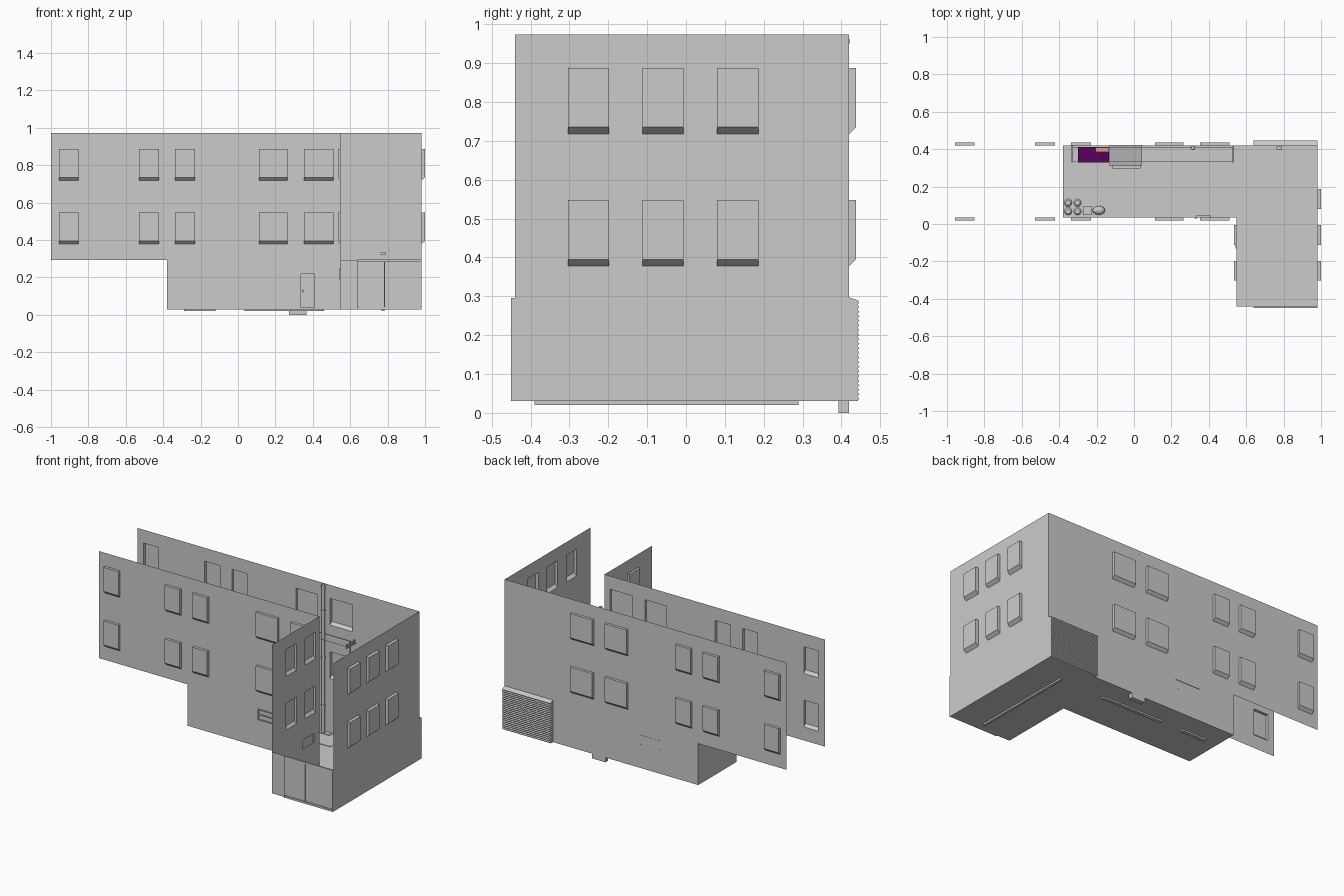
import bpy, bmesh, math
from mathutils import Vector

if "Cube" in bpy.data.objects:
    bpy.data.objects.remove(bpy.data.objects["Cube"])

def finish(name, bm, color=None):
    me = bpy.data.meshes.new(name)
    bm.to_mesh(me)
    bm.free()
    ob = bpy.data.objects.new(name, me)
    bpy.context.collection.objects.link(ob)
    if color:
        m = bpy.data.materials.new(name + "_colour")
        m.diffuse_color = (*color, 1)
        m.use_nodes = True
        m.node_tree.nodes["Principled BSDF"].inputs["Base Color"].default_value = m.diffuse_color
        me.materials.append(m)
    return ob

def box(name, x0, x1, y0, y1, z0, z1, color=None):
    bm = bmesh.new()
    bmesh.ops.create_cube(bm, size=1)
    for v in bm.verts:
        v.co = ((x0 + x1) / 2 + v.co.x * (x1 - x0), (y0 + y1) / 2 + v.co.y * (y1 - y0),
                (z0 + z1) / 2 + v.co.z * (z1 - z0))
    return finish(name, bm, color)

def rod(name, a, b, r, sides=8, r2=None):
    a, b = Vector(a), Vector(b)
    bm = bmesh.new()
    bmesh.ops.create_cone(bm, cap_ends=True, segments=sides, radius1=r,
                          radius2=r if r2 is None else r2, depth=(b - a).length)
    q = Vector((0, 0, 1)).rotation_difference(b - a)
    for v in bm.verts:
        v.co = q @ v.co + (a + b) / 2
    return finish(name, bm)

def extrude_x(name, profile, x0, x1):
    bm = bmesh.new()
    f = bm.faces.new([bm.verts.new((x0, y, z)) for y, z in profile])
    ext = bmesh.ops.extrude_face_region(bm, geom=[f])
    for v in ext["geom"]:
        if isinstance(v, bmesh.types.BMVert):
            v.co.x = x1
    bmesh.ops.recalc_face_normals(bm, faces=bm.faces)
    return finish(name, bm)

def wall(name, axis, pos, out, u0, u1, z0, z1, panes=(), gap=None):
    """Sheet wall; panes are (u0,u1,z0,z1,depth,sill) pushed out, gap is left open."""
    bm = bmesh.new()
    def quad(*pts):
        vs = []
        for u, z, d in pts:
            w = pos + out * d
            vs.append(bm.verts.new((u, w, z) if axis == "y" else (w, u, z)))
        if (axis == "y") == (out > 0):
            vs.reverse()
        bm.faces.new(vs)
    holes = list(panes) + ([gap] if gap else [])
    us = sorted({u0, u1} | {c for h in holes for c in h[:2]})
    zs = sorted({z0, z1} | {c for h in holes for c in h[2:4]})
    for a, b in zip(us, us[1:]):
        for c, d in zip(zs, zs[1:]):
            mu, mz = (a + b) / 2, (c + d) / 2
            if not any(h[0] < mu < h[1] and h[2] < mz < h[3] for h in holes):
                quad((a, c, 0), (b, c, 0), (b, d, 0), (a, d, 0))
    for a, b, c, d, t, s in panes:
        quad((a, c + s, t), (b, c + s, t), (b, d, t), (a, d, t))
        quad((a, c, 0), (b, c, 0), (b, c + s, t), (a, c + s, t))
        quad((a, d, t), (b, d, t), (b, d, 0), (a, d, 0))
        quad((a, c, 0), (a, c + s, t), (a, d, t), (a, d, 0))
        quad((b, c + s, t), (b, c, 0), (b, d, 0), (b, d, t))
    bmesh.ops.remove_doubles(bm, verts=bm.verts, dist=1e-5)
    return finish(name, bm)

def windows(cols, t=.017):
    return [(a, b, z, z + .17, t, .017) for a, b in cols for z in (.378, .718)]

# building shell
LONG = [(-.957, -.853), (-.528, -.422), (-.336, -.23), (.112, .265), (.353, .51)]
SIDE = [(-.303, -.198), (-.112, -.006), (.08, .186)]
B, T, M = .03, .973, .293
GAP = (-1, -.38, B, M)
wall("back_wall", "y", .42, 1, -1, .98, B, T, windows(LONG), GAP)
wall("front_wall", "y", .035, -1, -1, .548, B, T,
     windows(LONG) + [(.335, .41, .04, .22, -.012, 0)], GAP)
wall("right_wall", "x", .98, 1, -.44, .42, B, T, windows(SIDE, .02))
wall("wing_wall", "x", .548, -1, -.44, .035, B, T,
     windows(SIDE[:2], .014) + [(-.13, -.02, .19, .25, .006, 0)])
wall("left_end_wall", "x", -.38, -1, .035, .42, B, M)
wall("gate_wall", "y", -.44, -1, .548, .98, B, M)

# L-shaped floor
bm = bmesh.new()
bm.faces.new([bm.verts.new((x, y, B)) for x, y in
              [(-.38, .035), (.548, .035), (.548, -.44), (.98, -.44), (.98, .42), (-.38, .42)]])
finish("floor", bm)

# front gate: two leaves and a frame
box("gate_leaf_left", .642, .778, -.446, -.44, .048, .283)
box("gate_leaf_right", .788, .972, -.446, -.44, .048, .283)
box("gate_top_rail", .638, .98, -.45, -.44, .285, .295)
box("gate_bottom_rail", .638, .98, -.448, -.44, B, .042)
for x in (.638, .78, .974):
    box("gate_post", x, x + .006, -.45, -.44, B, .29)

# rear roller shutter with ribbed slats
n = 22
prof = [(.42, B)]
for i in range(n):
    z = B + i * .26 / n
    prof += [(.441, z), (.446, z + .13 / n)]
prof += [(.441, .29), (.42, .297)]
extrude_x("roller_shutter", prof, .64, .98)

# front door jamb, handle and barred vent
box("door_jamb", .323, .336, .029, .036, .035, .222)
box("door_handle", .345, .35, .034, .045, .12, .135)
for z in (.203, .235, .266):
    box("vent_bar", .118, .226, .028, .035, z, z + .005)
for x in (.118, .221):
    box("vent_side", x, x + .005, .028, .035, .203, .271)

# trench drains
box("drain_long", .768, .784, -.39, .29, .02, .033)
box("drain_left", -.29, -.12, .268, .29, .02, .033)
box("drain_right", .035, .46, .268, .29, .02, .033)

# downpipe with clamps and its sump
rod("downpipe", (.315, .408, .03), (.315, .408, T), .01, 12)
for z in (.2, .5, .8, .95):
    rod("pipe_clamp", (.315, .408, z), (.315, .408, z + .012), .013, 12)
box("pipe_sump", .272, .366, .392, .42, 0, .034)

# overhead wires with end brackets
for x in (-.33, .53):
    box("wire_bracket", x - .004, x + .004, .33, .42, .65, .657)
    box("bracket_strut", x - .004, x + .004, .365, .373, .6, .68)
    for y in (.335, .36, .385, .408):
        rod("insulator", (x, y, .655), (x, y, .675), .006)
for y in (.335, .408):
    rod("wire", (-.33, y, .66), (.53, y, .66), .0015, 5)

# stall canopy, counter and steps on the back wall
extrude_x("canopy", [(.422, .235), (.422, .24), (.31, .21), (.31, .2)], -.13, .042)
for x in (-.11, .025):
    rod("canopy_stay", (x, .422, .18), (x, .32, .205), .003)
box("counter", -.13, .042, .31, .418, B, .12)
box("counter_ledge", -.115, .035, .298, .312, .112, .12)

# coloured hanging panel
box("purple_panel", -.3, -.135, .33, .412, .32, .43, (.1, 0, .1))
box("pink_panel", -.205, -.135, .385, .411, .38, .44, (.8, .35, .35))

# lamp above the shutter
box("lamp_arm", .771, .779, .4, .42, .322, .328)
box("lamp_head", .762, .79, .395, .415, .324, .333)

# bins, crate and bag in the corner
for x in (-.352, -.302):
    for y in (.068, .114):
        rod("bin", (x, y, B), (x, y, .1), .017, 12, .02)
        rod("bin_lid", (x, y, .1), (x, y, .108), .022, 12, .014)
box("crate", -.272, -.225, .048, .094, B, .075)
bm = bmesh.new()
bmesh.ops.create_uvsphere(bm, u_segments=12, v_segments=8, radius=1)
for v in bm.verts:
    v.co = (-.188 + v.co.x * .034, .073 + v.co.y * .024, .055 + v.co.z * .025)
finish("bag", bm)
